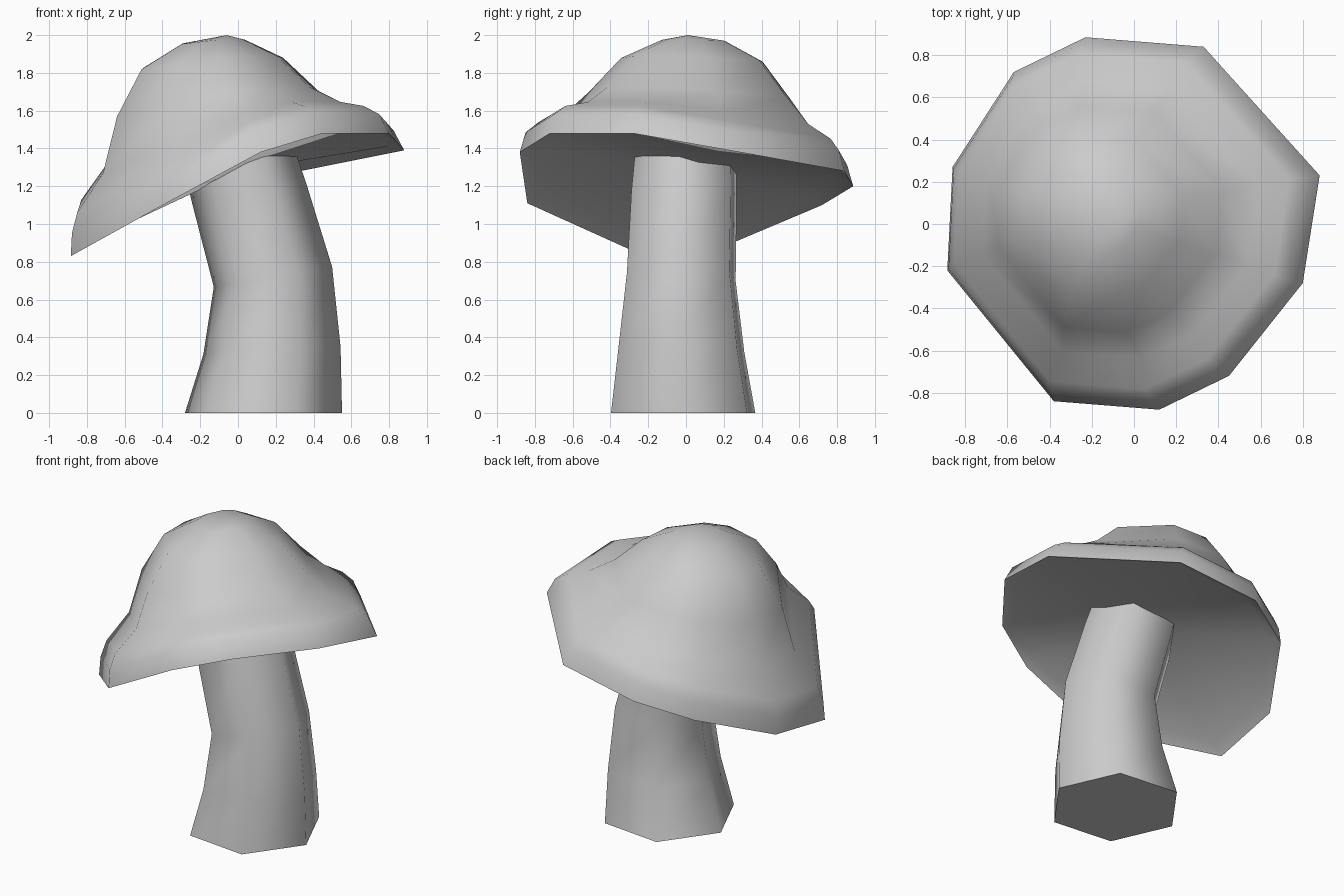
import bpy, bmesh
from math import sin, cos, radians

if "Cube" in bpy.data.objects:
    bpy.data.objects.remove(bpy.data.objects["Cube"])


def loft(name, rings, start=None, end=None, angle=62):
    """Skin a list of equal-length rings; each end closes to a point or a flat face."""
    bm = bmesh.new()
    vr = [[bm.verts.new(p) for p in ring] for ring in rings]
    n = len(vr[0])
    for a, b in zip(vr, vr[1:]):
        for i in range(n):
            j = (i + 1) % n
            bm.faces.new((a[i], a[j], b[j], b[i]))
    for ring, tip in ((vr[0], start), (vr[-1], end)):
        if tip is None:
            bm.faces.new(ring)
        else:
            t = bm.verts.new(tip)
            for i in range(n):
                bm.faces.new((ring[i], ring[(i + 1) % n], t))
    bmesh.ops.recalc_face_normals(bm, faces=bm.faces[:])
    me = bpy.data.meshes.new(name)
    bm.to_mesh(me)
    bm.free()
    ob = bpy.data.objects.new(name, me)
    bpy.context.collection.objects.link(ob)
    bpy.ops.object.select_all(action='DESELECT')
    ob.select_set(True)
    bpy.context.view_layer.objects.active = ob
    bpy.ops.object.shade_smooth_by_angle(angle=radians(angle))
    return ob


# Uneven ten-sided lower rim of the cap
RIM = [(.88, .23, 1.39), (.33, .84, 1.28), (-.23, .885, 1.20), (-.57, .72, 1.10),
       (-.86, .27, .91), (-.885, -.22, .83), (-.38, -.84, 1.11), (.12, -.88, 1.38),
       (.45, -.72, 1.48), (.80, -.28, 1.48)]
RIM_Z = 1.21


def cap_ring(cx, cy, cz, s, sz):
    return [(cx + x * s, cy + y * s, cz + (z - RIM_Z) * sz) for x, y, z in RIM]


# Cap: underside edge, rim, lip, then up to the leaning dome
cap_levels = [(-.005, 0, 1.245, .92, .93), (0, 0, RIM_Z, 1, 1),
              (-.025, 0, 1.32, .965, .97), (-.055, .01, 1.39, .90, .87),
              (-.055, .02, 1.49, .745, .58), (-.105, .02, 1.66, .605, .24),
              (-.135, .03, 1.86, .425, .11), (-.13, .04, 1.968, .19, .04)]
loft("mushroom_cap", [cap_ring(*l) for l in cap_levels],
     start=(.02, 0, 1.285), end=(-.06, .01, 2.0))

# Stem: bent, tapering six-sided column (centre x, y, z, radius, tilt)
stem_levels = [(.135, -.015, 0, .418, 0), (.18, -.025, .33, .365, .05),
               (.185, -.025, .72, .315, .17), (.06, -.01, 1.16, .305, .16),
               (-.01, 0, 1.40, .29, .2)]
stem = []
for cx, cy, cz, r, tilt in stem_levels:
    pts = []
    for k in range(6):
        a = radians(60 * k - 6)
        pts.append((cx + r * cos(a), cy + r * sin(a), cz + r * cos(a) * tilt))
    stem.append(pts)
loft("mushroom_stem", stem)
